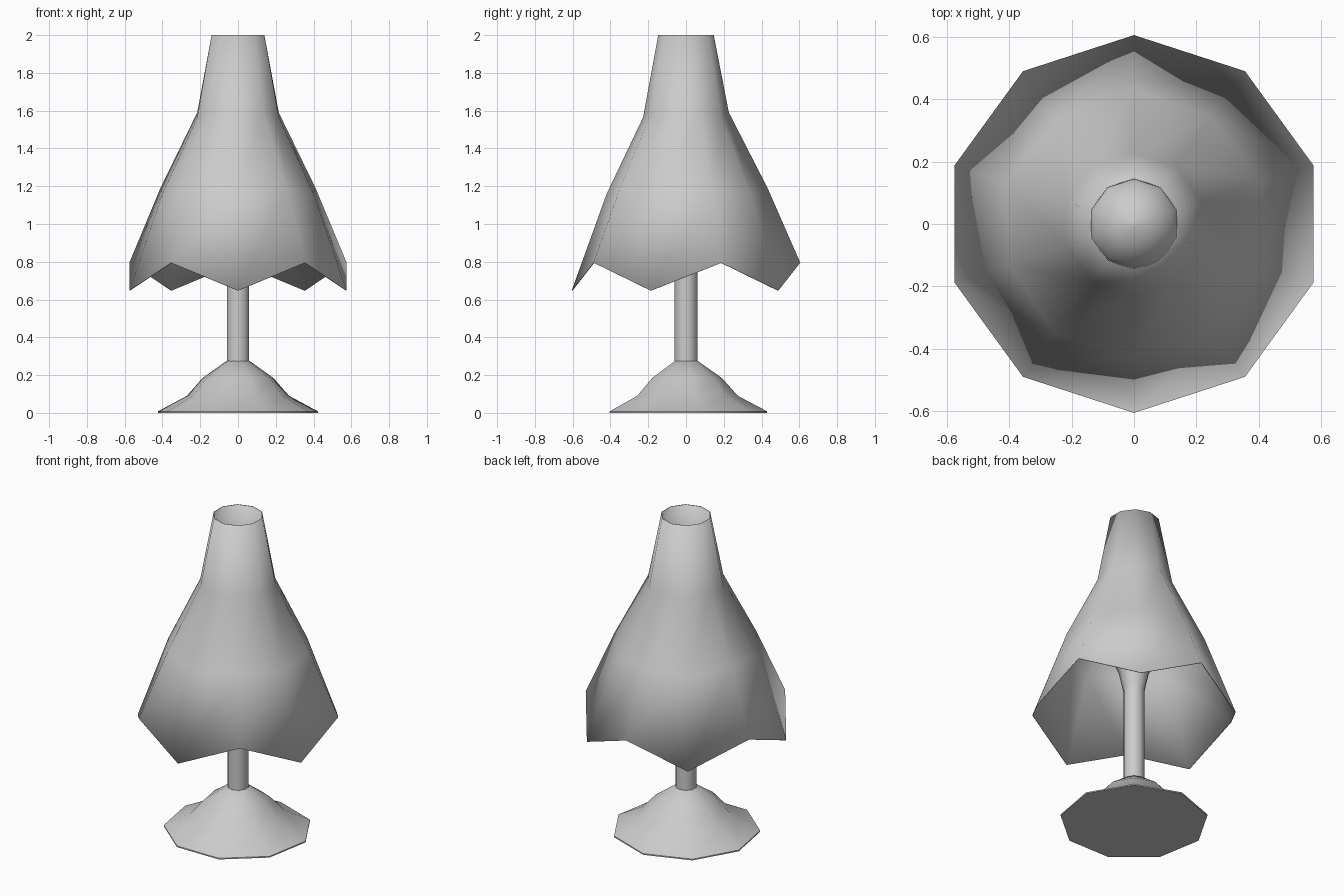
import bpy, bmesh
from math import cos, sin, pi

if "Cube" in bpy.data.objects:
    bpy.data.objects.remove(bpy.data.objects["Cube"])


def lathe(name, profiles, sides, phase=pi / 2, caps=True, angle=60):
    """Revolve (radius, z) profiles; several profiles alternate around the axis."""
    bm = bmesh.new()
    rings = []
    for level in range(len(profiles[0])):
        ring = []
        for k in range(sides):
            r, z = profiles[k % len(profiles)][level]
            a = phase + 2 * pi * k / sides
            ring.append(bm.verts.new((r * cos(a), r * sin(a), z)))
        rings.append(ring)
    for low, high in zip(rings, rings[1:]):
        for k in range(sides):
            n = (k + 1) % sides
            bm.faces.new((low[k], low[n], high[n], high[k]))
    if caps:
        bm.faces.new(rings[0][::-1])
        bm.faces.new(rings[-1])
    mesh = bpy.data.meshes.new(name)
    bm.to_mesh(mesh)
    bm.free()
    obj = bpy.data.objects.new(name, mesh)
    bpy.context.collection.objects.link(obj)
    bpy.ops.object.select_all(action='DESELECT')
    obj.select_set(True)
    bpy.context.view_layer.objects.active = obj
    bpy.ops.object.shade_smooth_by_angle(angle=angle * pi / 180)
    return obj


# Domed nine-sided foot
lathe("base", [[(0.43, 0.0), (0.43, 0.008), (0.275, 0.09), (0.19, 0.185), (0.062, 0.275)]], 9)

# Stem
lathe("stem", [[(0.062, 0.27), (0.062, 0.87)]], 10)

# Bulb flaring out of the stem, hidden in the shade
lathe("bulb", [[(0.06, 0.86), (0.09, 1.0), (0.145, 1.13), (0.16, 1.22),
                (0.13, 1.31), (0.07, 1.36), (0.01, 1.38)]], 10)

# Shade: ten columns alternating between high and low rim points
high = [(0.605, 0.795), (0.432, 1.19), (0.227, 1.59), (0.147, 2.0)]
low = [(0.605, 0.648), (0.42, 1.16), (0.227, 1.565), (0.147, 2.0)]
shade = lathe("shade", [high, low], 10, caps=False)
mod = shade.modifiers.new("thickness", 'SOLIDIFY')
mod.thickness = 0.004
mod.offset = -1
